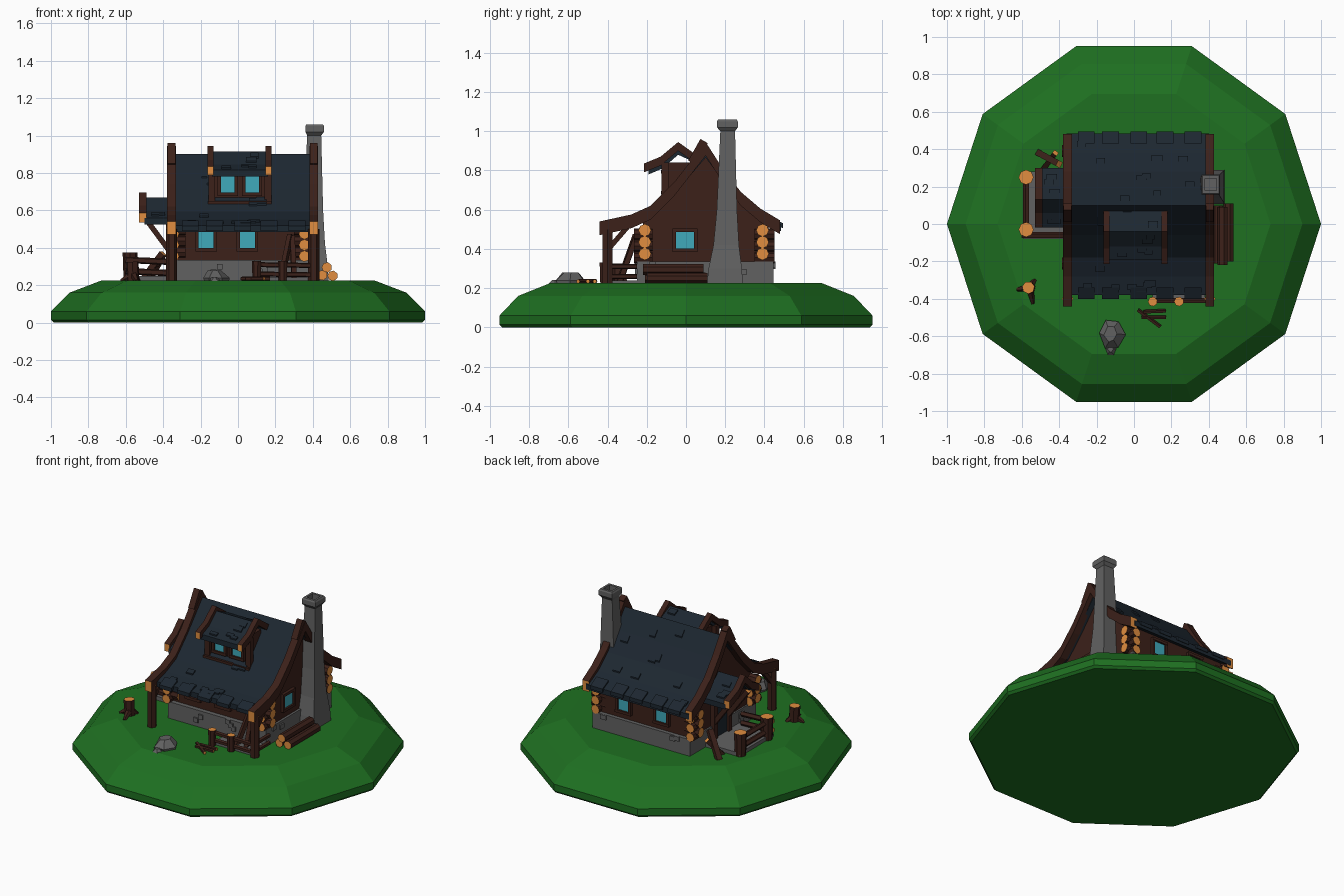
import bpy, math, random
from mathutils import Vector, Matrix

if "Cube" in bpy.data.objects:
    bpy.data.objects.remove(bpy.data.objects["Cube"])

random.seed(4)
V = Vector


def mat(name, c):
    m = bpy.data.materials.new(name)
    m.diffuse_color = (*c, 1)
    m.use_nodes = True
    m.node_tree.nodes["Principled BSDF"].inputs["Base Color"].default_value = m.diffuse_color
    return m


GREEN = mat("grass", (0.013, 0.16, 0.015))
WOOD = mat("dark_wood", (0.045, 0.015, 0.01))
ROOF = mat("slate", (0.012, 0.02, 0.03))
CUT = mat("cut_wood", (0.75, 0.27, 0.05))
GLASS = mat("glass", (0.05, 0.4, 0.5))
STONE = mat("stone", (0.12, 0.12, 0.12))


def mesh(name, verts, faces, m, caps=()):
    me = bpy.data.meshes.new(name)
    me.from_pydata([tuple(v) for v in verts], [], faces)
    me.materials.append(m)
    me.materials.append(CUT)
    for i in caps:
        me.polygons[i].material_index = 1
    ob = bpy.data.objects.new(name, me)
    bpy.context.collection.objects.link(ob)
    return ob


def loft(name, rings, m, cut=False):
    """Skin a list of equal-sized rings, closing both ends."""
    n, k = len(rings[0]), len(rings)
    faces = [(r * n + i, r * n + (i + 1) % n, (r + 1) * n + (i + 1) % n, (r + 1) * n + i)
             for r in range(k - 1) for i in range(n)]
    faces += [tuple(range(n))[::-1], tuple(range((k - 1) * n, k * n))]
    caps = (len(faces) - 2, len(faces) - 1) if cut else ()
    return mesh(name, [v for r in rings for v in r], faces, m, caps)


def circle(r, z, n):
    return [V((r * math.cos(i * math.tau / n), r * math.sin(i * math.tau / n), z)) for i in range(n)]


def rect(z, x0, x1, y0, y1):
    return [V((x0, y0, z)), V((x1, y0, z)), V((x1, y1, z)), V((x0, y1, z))]


def box(name, x0, x1, y0, y1, z0, z1, m):
    return loft(name, [rect(z0, x0, x1, y0, y1), rect(z1, x0, x1, y0, y1)], m)


def log(name, a, b, r, n=7, r2=None, cut=True):
    """Log or beam from a to b, with pale sawn ends."""
    a, b = V(a), V(b)
    q = (b - a).to_track_quat('Z', 'Y')
    spin = math.pi / 4 if n == 4 else 0
    rings = [[p + q @ (Matrix.Rotation(spin, 3, 'Z') @ c) for c in circle(rr, 0, n)]
             for p, rr in ((a, r), (b, r2 or r))]
    return loft(name, rings, WOOD, cut)


def slab(name, path, t, x0, x1, m, cut=False):
    """Curved sheet following a (y, z) path, thickness t, from x0 to x1."""
    rings = [[V((x0, y, z)), V((x1, y, z)), V((x1, y, z - t)), V((x0, y, z - t))] for y, z in path]
    return loft(name, rings, m, cut)


def up(path, d):
    return [(y, z + d) for y, z in path]


def shingles(path, x0, x1, count):
    """Loose slates lying on a roof path."""
    for _ in range(count):
        i = random.randrange(len(path) - 1)
        (ya, za), (yb, zb) = path[i], path[i + 1]
        t, x = random.uniform(0.1, 0.6), random.uniform(x0, x1 - 0.06)
        p = [(ya + (yb - ya) * s, za + (zb - za) * s + 0.009) for s in (t, t + 0.3)]
        slab("loose_slate", p, 0.02, x, x + random.uniform(0.04, 0.06), ROOF)


def window(name, c, w, h, axis, out):
    """Framed pane; axis 'x' lies across x facing y, axis 'y' across y facing x."""
    def part(nm, a0, a1, z0, z1, d, m):
        lo, hi = sorted((-0.01 * out, d * out))
        if axis == 'x':
            box(nm, c[0] + a0, c[0] + a1, c[1] + lo, c[1] + hi, c[2] + z0, c[2] + z1, m)
        else:
            box(nm, c[0] + lo, c[0] + hi, c[1] + a0, c[1] + a1, c[2] + z0, c[2] + z1, m)
    f = 0.018
    part(name + "_pane", -w, w, -h, h, 0.008, GLASS)
    for s in (-1, 1):
        part(name + "_jamb", *sorted((s * w, s * (w + f))), -h - f, h + f, 0.018, WOOD)
        part(name + "_rail", -w - f, w + f, *sorted((s * h, s * (h + f))), 0.02, WOOD)


# Grassy mound
loft("ground", [circle(0.985, 0, 10), circle(1, 0.015, 10), circle(1, 0.06, 10),
                circle(0.9, 0.16, 10), circle(0.73, 0.225, 10)], GREEN)

# Stone foundation with protruding stones
box("foundation", -0.34, 0.38, -0.25, 0.445, 0.21, 0.335, STONE)
for i in range(16):
    w, z = random.uniform(0.03, 0.05), random.uniform(0.25, 0.31)
    x, y = random.uniform(-0.28, 0.3), random.uniform(-0.2, 0.38)
    if i % 2:
        yy = random.choice((-0.25, 0.445))
        box("stone", x, x + w, yy - 0.01, yy + 0.01, z, z + 0.03, STONE)
    else:
        xx = random.choice((-0.34, 0.38))
        box("stone", xx - 0.01, xx + 0.01, y, y + w, z, z + 0.03, STONE)

# Walls and gables
prof = [(-0.22, 0.33), (-0.22, 0.55), (-0.08, 0.66), (0.1, 0.88), (0.28, 0.62), (0.42, 0.53), (0.42, 0.33)]
loft("walls", [[V((x, y, z)) for y, z in prof] for x in (-0.33, 0.365)], WOOD)
for z in (0.375, 0.435, 0.495):
    for y in (-0.21, 0.39):
        for x0, x1 in ((-0.385, -0.28), (0.3, 0.405)):
            log("corner_log_x", (x0, y, z), (x1, y, z), 0.032, 8)
    for x in (-0.345, 0.355):
        for y0, y1 in ((-0.265, -0.17), (0.35, 0.45)):
            log("corner_log_y", (x, y0, z - 0.02), (x, y1, z - 0.02), 0.03, 8)

# Main roof and bargeboards
main = [(-0.38, 0.52), (-0.28, 0.55), (-0.18, 0.595), (-0.06, 0.715), (0.1, 0.9),
        (0.19, 0.78), (0.28, 0.665), (0.38, 0.58), (0.485, 0.525)]
slab("main_roof", main, 0.035, -0.36, 0.4, ROOF)
shingles(main, -0.33, 0.38, 22)
barge = up(main, 0.025)
barge[0], barge[4], barge[-1] = (-0.44, 0.54), (0.1, 0.945), (0.48, 0.545)
for x in (-0.355, 0.405):
    slab("bargeboard", barge, 0.07, x - 0.024, x + 0.024, WOOD, True)
    log("ridge_horn", (x, 0.03, 0.84), (x, 0.092, 0.95), 0.03, 4, cut=False)
for x0 in (-0.3, -0.17, -0.02, 0.12, 0.27):
    slab("eave_slate", [(-0.4, 0.515), (-0.34, 0.545)], 0.025, x0, x0 + 0.09, ROOF)
    slab("rear_slate", [(0.43, 0.565), (0.495, 0.53)], 0.025, x0, x0 + 0.09, ROOF)

# Dormer
box("dormer_wall", -0.13, 0.15, -0.105, 0.03, 0.63, 0.84, WOOD)
box("dormer_sill", -0.16, 0.18, -0.14, -0.08, 0.625, 0.65, WOOD)
for x in (-0.14, 0.16):
    box("dormer_post", x - 0.018, x + 0.018, -0.125, -0.09, 0.63, 0.84, WOOD)
dorm = [(-0.19, 0.815), (-0.12, 0.845), (-0.04, 0.915), (0.08, 0.86)]
slab("dormer_roof", dorm, 0.035, -0.14, 0.16, ROOF)
shingles(dorm, -0.12, 0.14, 6)
for x in (-0.147, 0.163):
    slab("dormer_bargeboard", [(-0.215, 0.835), (-0.13, 0.87), (-0.04, 0.945), (0.03, 0.895), (0.075, 0.86)],
         0.045, x - 0.017, x + 0.017, WOOD, True)

# Windows
for x in (-0.055, 0.075):
    window("dormer_window", (x, -0.107, 0.74), 0.036, 0.045, 'x', -1)
for x in (-0.17, 0.05):
    window("front_window", (x, -0.22, 0.445), 0.04, 0.046, 'x', -1)
for x in (-0.12, 0.16):
    window("rear_window", (x, 0.42, 0.435), 0.04, 0.046, 'x', 1)
window("right_window", (0.365, -0.005, 0.443), 0.046, 0.042, 'y', 1)

# Chimney with hollow cap
loft("chimney", [rect(*r) for r in (
    (0.21, 0.33, 0.485, 0.105, 0.29), (0.3, 0.33, 0.48, 0.115, 0.285), (0.42, 0.34, 0.465, 0.14, 0.27),
    (0.6, 0.35, 0.455, 0.157, 0.26), (1.0, 0.37, 0.445, 0.175, 0.25), (1.02, 0.36, 0.46, 0.158, 0.264),
    (1.05, 0.36, 0.46, 0.158, 0.264), (1.06, 0.366, 0.454, 0.164, 0.258), (1.06, 0.38, 0.44, 0.18, 0.243),
    (1.0, 0.38, 0.44, 0.18, 0.243))], STONE)

# Left entrance: slab, door, small gabled roof, railing
box("entrance_slab", -0.59, -0.33, -0.08, 0.28, 0.21, 0.25, STONE)
box("door", -0.345, -0.32, 0.06, 0.18, 0.25, 0.5, ROOF)
for y in (0.045, 0.195):
    box("door_post", -0.36, -0.32, y - 0.018, y + 0.018, 0.24, 0.53, WOOD)
    log("entrance_brace", (-0.35, y, 0.36), (-0.49, y, 0.55), 0.02, 4)
porch = [(-0.02, 0.56), (0.06, 0.6), (0.13, 0.67), (0.2, 0.6), (0.3, 0.56)]
slab("entrance_roof", porch, 0.035, -0.5, -0.32, ROOF)
shingles(porch, -0.48, -0.37, 5)
slab("entrance_bargeboard", up(porch, 0.025), 0.05, -0.53, -0.49, WOOD, True)
for y in (-0.03, 0.25):
    log("railing_post", (-0.577, y, 0.21), (-0.577, y, 0.375), 0.034, 8, 0.04)
for z in (0.275, 0.335):
    log("railing_side", (-0.575, -0.03, z), (-0.575, 0.25, z), 0.018, 5)
    log("railing_front", (-0.6, -0.06, z), (-0.37, -0.06, z - 0.01), 0.018, 5)
log("leaning_plank", (-0.51, 0.38, 0.22), (-0.4, 0.32, 0.37), 0.024, 4)
log("leaning_plank", (-0.48, 0.3, 0.22), (-0.42, 0.38, 0.33), 0.02, 4)

# Front porch posts and fence
for x in (-0.355, 0.405):
    log("porch_post", (x, -0.4, 0.21), (x, -0.4, 0.5), 0.03, 6)
    log("porch_brace", (x, -0.395, 0.4), (x, -0.3, 0.51), 0.018, 4)
box("porch_slab", 0.1, 0.38, -0.4, -0.25, 0.21, 0.24, STONE)
for x, top in ((0.1, 0.33), (0.24, 0.33)):
    log("fence_post", (x, -0.415, 0.21), (x, -0.415, top), 0.022, 7, 0.026)
for z in (0.26, 0.31):
    log("fence_rail", (0.09, -0.41, z), (0.42, -0.41, z - 0.005), 0.014, 5)
    log("fence_side_rail", (0.405, -0.41, z), (0.405, -0.25, z), 0.014, 5)
log("propped_plank", (0.23, -0.34, 0.23), (0.28, -0.255, 0.47), 0.018, 4)
log("propped_plank", (0.3, -0.34, 0.23), (0.29, -0.255, 0.46), 0.018, 4)

# Firewood pile
for x, y, z in ((0.45, 0, 0.253), (0.506, 0.01, 0.25), (0.475, -0.01, 0.295)):
    log("firewood", (x, -0.21 + y, z), (x, 0.1 + y, z), 0.028, 7)

# Stump with roots
log("stump", (-0.56, -0.34, 0.21), (-0.565, -0.34, 0.325), 0.034, 7)
for dx, dy in ((-0.065, -0.01), (0.02, -0.085), (0.03, 0.04)):
    log("stump_root", (-0.56, -0.34, 0.26), (-0.56 + dx, -0.34 + dy, 0.222), 0.024, 5, 0.01, False)

# Rocks and fallen sticks
for n, (x, y, s) in enumerate(((-0.12, -0.59, 0.08), (-0.125, -0.67, 0.035))):
    rings = [[V((x + p.x * 0.85, y + p.y, p.z)) + V((random.uniform(-.1, .1) * s, random.uniform(-.1, .1) * s, 0))
              for p in circle(s * k, 0.21 + s * h, 6)] for k, h in ((0.9, 0), (1, 0.35), (0.5, 0.87))]
    loft("rock", rings, STONE)
for a, b in (((0.02, -0.46), (0.14, -0.55)), ((0.04, -0.5), (0.17, -0.5)), ((0.05, -0.47), (0.17, -0.465))):
    log("fallen_stick", (*a, 0.235), (*b, 0.235), 0.011, 5)
